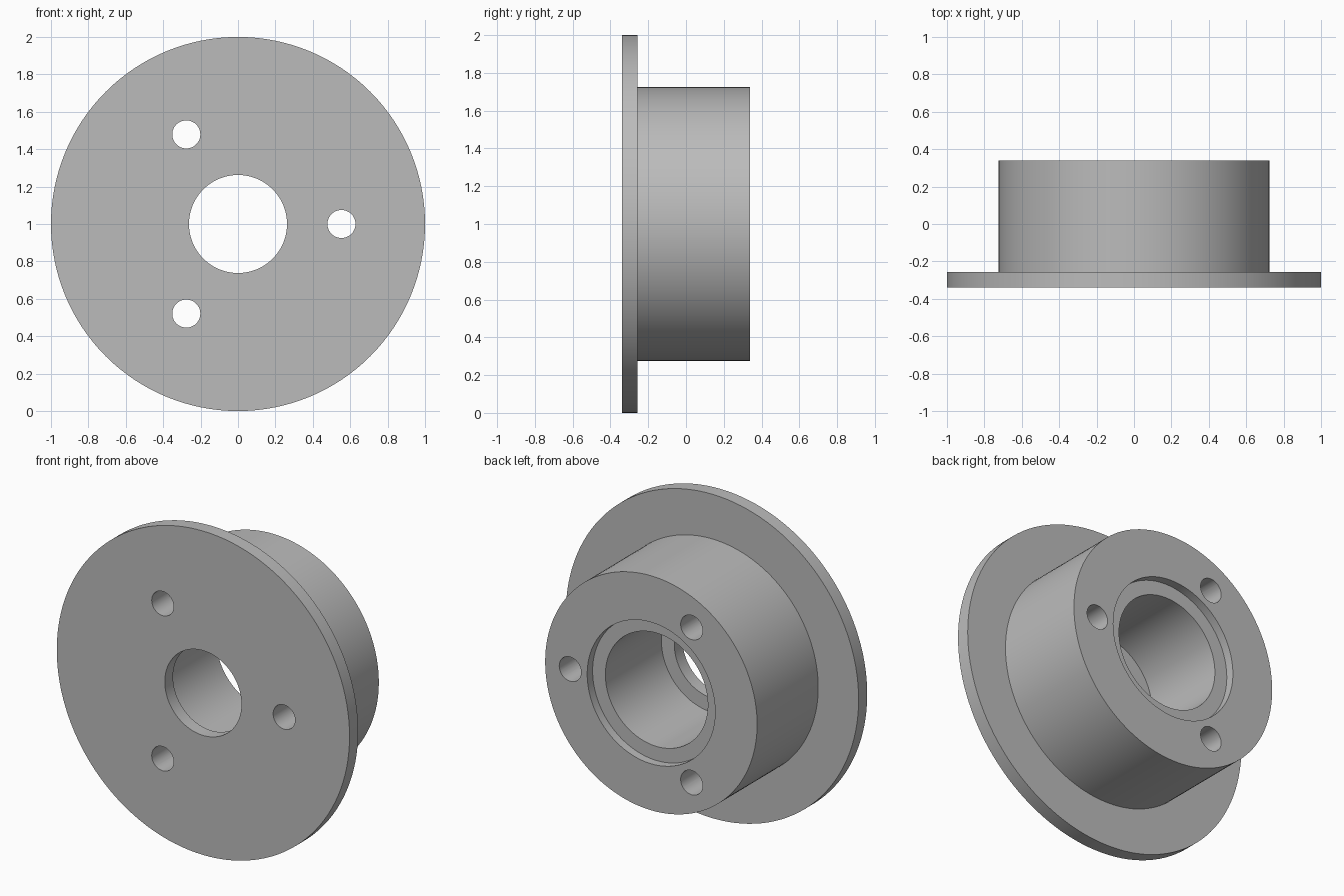
import bpy, bmesh, math
from mathutils import Matrix

if "Cube" in bpy.data.objects:
    bpy.data.objects.remove(bpy.data.objects["Cube"])

SEGMENTS = 128
AXIS_Z = 1.0

metal = bpy.data.materials.new("grey metal")
metal.diffuse_color = (0.5, 0.5, 0.5, 1)
metal.use_nodes = True
metal.node_tree.nodes["Principled BSDF"].inputs["Base Color"].default_value = metal.diffuse_color


def add_object(name, bm):
    bmesh.ops.recalc_face_normals(bm, faces=bm.faces)
    mesh = bpy.data.meshes.new(name)
    bm.to_mesh(mesh)
    bm.free()
    mesh.materials.append(metal)
    ob = bpy.data.objects.new(name, mesh)
    bpy.context.collection.objects.link(ob)
    return ob


def lathe(name, profile):
    """Spin a closed (radius, y) profile around the horizontal y axis."""
    bm = bmesh.new()
    rings = []
    for i in range(SEGMENTS):
        a = 2 * math.pi * i / SEGMENTS
        rings.append([bm.verts.new((r * math.cos(a), y, AXIS_Z + r * math.sin(a)))
                      for r, y in profile])
    n = len(profile)
    for i in range(SEGMENTS):
        p, q = rings[i], rings[(i + 1) % SEGMENTS]
        for j in range(n):
            k = (j + 1) % n
            bm.faces.new((p[j], p[k], q[k], q[j]))
    return add_object(name, bm)


# Flanged hub: flange, barrel, rear counterbore, main bore and front lip
hub = lathe("flanged_hub", [
    (1.0, -0.34), (1.0, -0.256), (0.724, -0.256), (0.724, 0.34),
    (0.437, 0.34), (0.437, 0.287), (0.35, 0.287),
    (0.35, -0.26), (0.262, -0.26), (0.262, -0.34)])

# Three bolt holes through the full depth
bm = bmesh.new()
for i in range(3):
    a = 2 * math.pi * i / 3
    place = (Matrix.Translation((0.553 * math.cos(a), 0, AXIS_Z + 0.553 * math.sin(a)))
             @ Matrix.Rotation(math.pi / 2, 4, 'X'))
    bmesh.ops.create_cone(bm, cap_ends=True, segments=48, radius1=0.075,
                          radius2=0.075, depth=1.0, matrix=place)
cutter = add_object("bolt_hole_cutter", bm)
cutter.hide_render = True

cut = hub.modifiers.new("bolt_holes", 'BOOLEAN')
cut.operation = 'DIFFERENCE'
cut.solver = 'EXACT'
cut.object = cutter
bpy.ops.object.select_all(action='DESELECT')
hub.select_set(True)
bpy.context.view_layer.objects.active = hub
bpy.ops.object.modifier_apply(modifier=cut.name)
bpy.data.objects.remove(cutter)

# Smooth round walls, crisp rims
bpy.ops.object.shade_smooth_by_angle(angle=math.radians(30))
